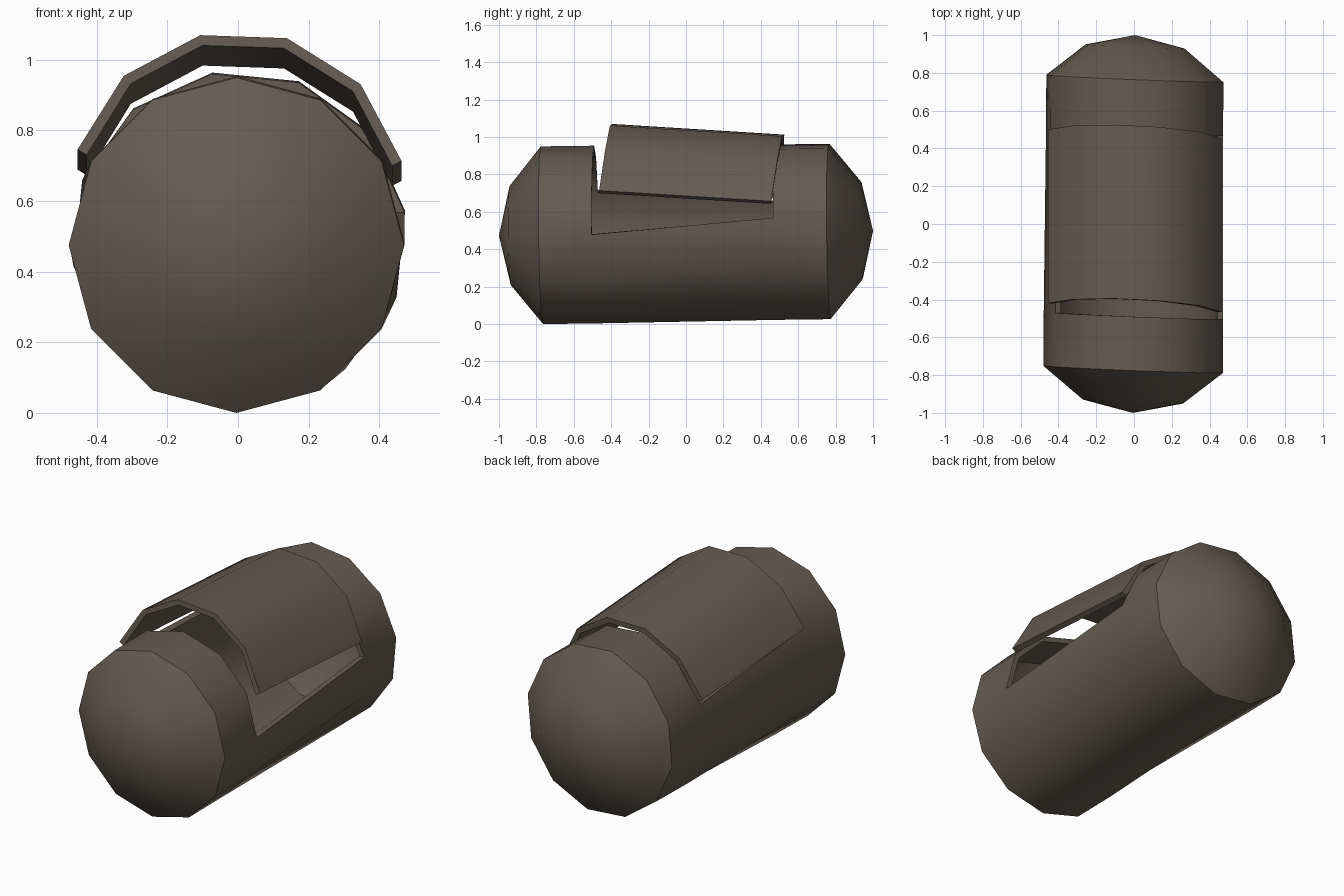
import bpy, bmesh, math

if "Cube" in bpy.data.objects:
    bpy.data.objects.remove(bpy.data.objects["Cube"])

SIDES = 12
R = 0.475
STEP = 2 * math.pi / SIDES

mat = bpy.data.materials.new("dark brown metal")
mat.diffuse_color = (0.13, 0.106, 0.084, 1)
mat.use_nodes = True
mat.node_tree.nodes["Principled BSDF"].inputs["Base Color"].default_value = mat.diffuse_color


def finish(name, bm, thickness):
    """Turn a bmesh sheet into a thick, smooth-shaded object."""
    bmesh.ops.recalc_face_normals(bm, faces=bm.faces)
    me = bpy.data.meshes.new(name)
    bm.to_mesh(me)
    bm.free()
    me.materials.append(mat)
    ob = bpy.data.objects.new(name, me)
    bpy.context.collection.objects.link(ob)
    mod = ob.modifiers.new("wall", 'SOLIDIFY')
    mod.thickness = thickness
    mod.offset = -1
    bpy.ops.object.select_all(action='DESELECT')
    ob.select_set(True)
    bpy.context.view_layer.objects.active = ob
    bpy.ops.object.modifier_apply(modifier=mod.name)
    bpy.ops.object.shade_smooth_by_angle(angle=math.radians(40))
    return ob


# Capsule body: slightly twisted and skewed, with an opening over five sides
def body_point(y, r, a):
    t = min(max((y + 0.485) / 0.97, 0), 1)
    a += math.radians(9.3) * t
    x, z = r * math.cos(a), r * math.sin(a)
    return (x + 0.006 * y, y - 0.04 * x - 0.013 * z, 0.485 + 0.013 * y + z)


profile = [(-0.94, 0.265), (-0.77, R), (-0.485, R), (0.485, R), (0.77, R), (0.94, 0.265)]
bm = bmesh.new()
rings = [[bm.verts.new(body_point(y, r, i * STEP)) for i in range(SIDES)] for y, r in profile]
for k in range(len(rings) - 1):
    for i in range(SIDES):
        if k == 2 and i < 5:
            continue  # hatch opening
        j = (i + 1) % SIDES
        bm.faces.new((rings[k][i], rings[k][j], rings[k + 1][j], rings[k + 1][i]))
for ring, y in ((rings[0], -1), (rings[-1], 1)):
    tip = bm.verts.new(body_point(y, 0, 0))
    for i in range(SIDES):
        bm.faces.new((ring[i], ring[(i + 1) % SIDES], tip))
finish("capsule_body", bm, 0.03)

# Lid: five-sided curved shell, lifted on the right and at the front
bm = bmesh.new()
ends = []
for y0, zc in ((-0.444, 0.607), (0.476, 0.55)):
    row = []
    for i in range(6):
        a = math.radians(13) + i * STEP
        x, z = R * math.cos(a), R * math.sin(a)
        row.append(bm.verts.new((x, y0 - 0.045 * x + 0.125 * (z - 0.105), zc + z)))
    ends.append(row)
for i in range(5):
    bm.faces.new((ends[0][i], ends[0][i + 1], ends[1][i + 1], ends[1][i]))
bm.normal_update()
lid_out = bm.faces[:][2].normal.z if bm.faces.ensure_lookup_table() is None else 1
if lid_out < 0:
    bmesh.ops.reverse_faces(bm, faces=bm.faces)
finish("hatch_lid", bm, 0.03)
